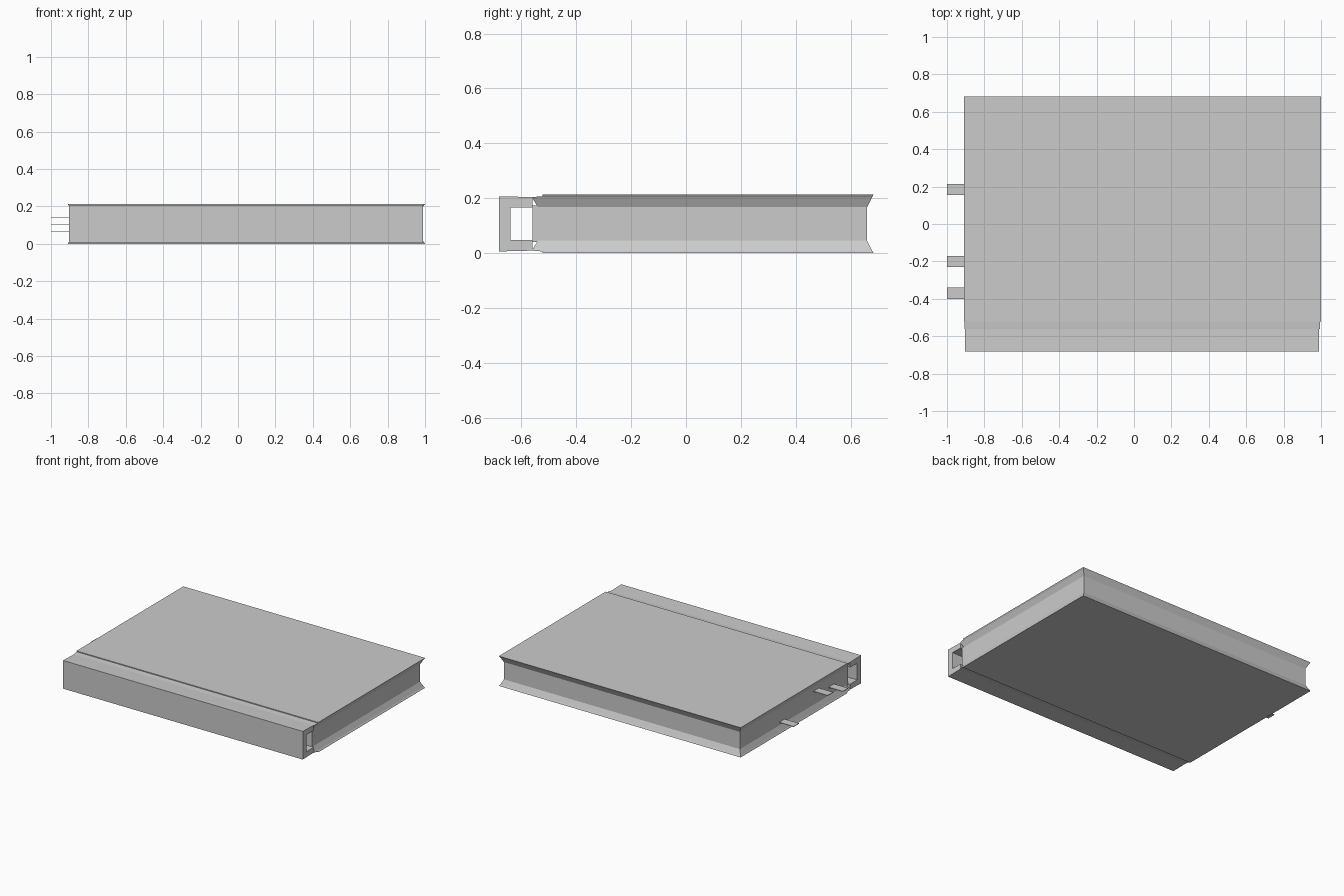
import bpy, bmesh

cube = bpy.data.objects.get("Cube")
if cube:
    bpy.data.objects.remove(cube, do_unlink=True)

grey = bpy.data.materials.new("plain grey")
grey.use_nodes = True
grey.diffuse_color = (0.6, 0.6, 0.6, 1)
grey.node_tree.nodes["Principled BSDF"].inputs["Base Color"].default_value = (0.6, 0.6, 0.6, 1)

HEIGHT = 0.213


def finish(name, bm):
    bmesh.ops.recalc_face_normals(bm, faces=bm.faces[:])
    mesh = bpy.data.meshes.new(name)
    bm.to_mesh(mesh)
    bm.free()
    mesh.materials.append(grey)
    obj = bpy.data.objects.new(name, mesh)
    bpy.context.collection.objects.link(obj)


def skin(name, rings):
    """Join rings of equal length into a closed solid."""
    bm = bmesh.new()
    loops = [[bm.verts.new(p) for p in ring] for ring in rings]
    for a, b in zip(loops, loops[1:]):
        n = len(a)
        for i in range(n):
            j = (i + 1) % n
            bm.faces.new((a[i], a[j], b[j], b[i]))
    bm.faces.new(loops[0])
    bm.faces.new(loops[-1])
    finish(name, bm)


def rect(z, x0, x1, y0, y1):
    return [(x0, y0, z), (x1, y0, z), (x1, y1, z), (x0, y1, z)]


# Page block, set in from the cover edges
skin("page_block", [rect(z, -0.888, 0.975, -0.56, 0.66) for z in (0.04, HEIGHT - 0.04)])

# Covers: flared edges, a hinge strip and a raised board
layers = [
    (0.168, -0.888, 0.975, -0.54, 0.66),
    (0.204, -0.905, 0.993, -0.562, 0.678),
    (0.207, -0.907, 0.996, -0.522, 0.68),
    (HEIGHT, -0.91, 1.0, -0.522, 0.683),
]
skin("front_cover", [rect(*layer) for layer in layers])
skin("back_cover", [rect(HEIGHT - z, *rest) for z, *rest in layers])

# Hollow spine: a C-shaped profile open toward the pages
half = [(-0.56, 0.166), (-0.56, 0.204), (-0.682, 0.207)]
inner = (-0.64, 0.166)
profile = half + [(y, HEIGHT - z) for y, z in reversed(half)]
profile += [(inner[0], HEIGHT - inner[1]), inner]
skin("spine", [[(x, y, z) for y, z in profile] for x in (-0.904, 0.989)])

# Page marker tabs
for number, (y, z) in enumerate([(0.185, 0.065), (-0.2, 0.14), (-0.37, 0.104)], 1):
    skin(f"marker_tab_{number}",
         [rect(h, -1.0, -0.8, y - 0.03, y + 0.03) for h in (z - 0.002, z + 0.002)])
